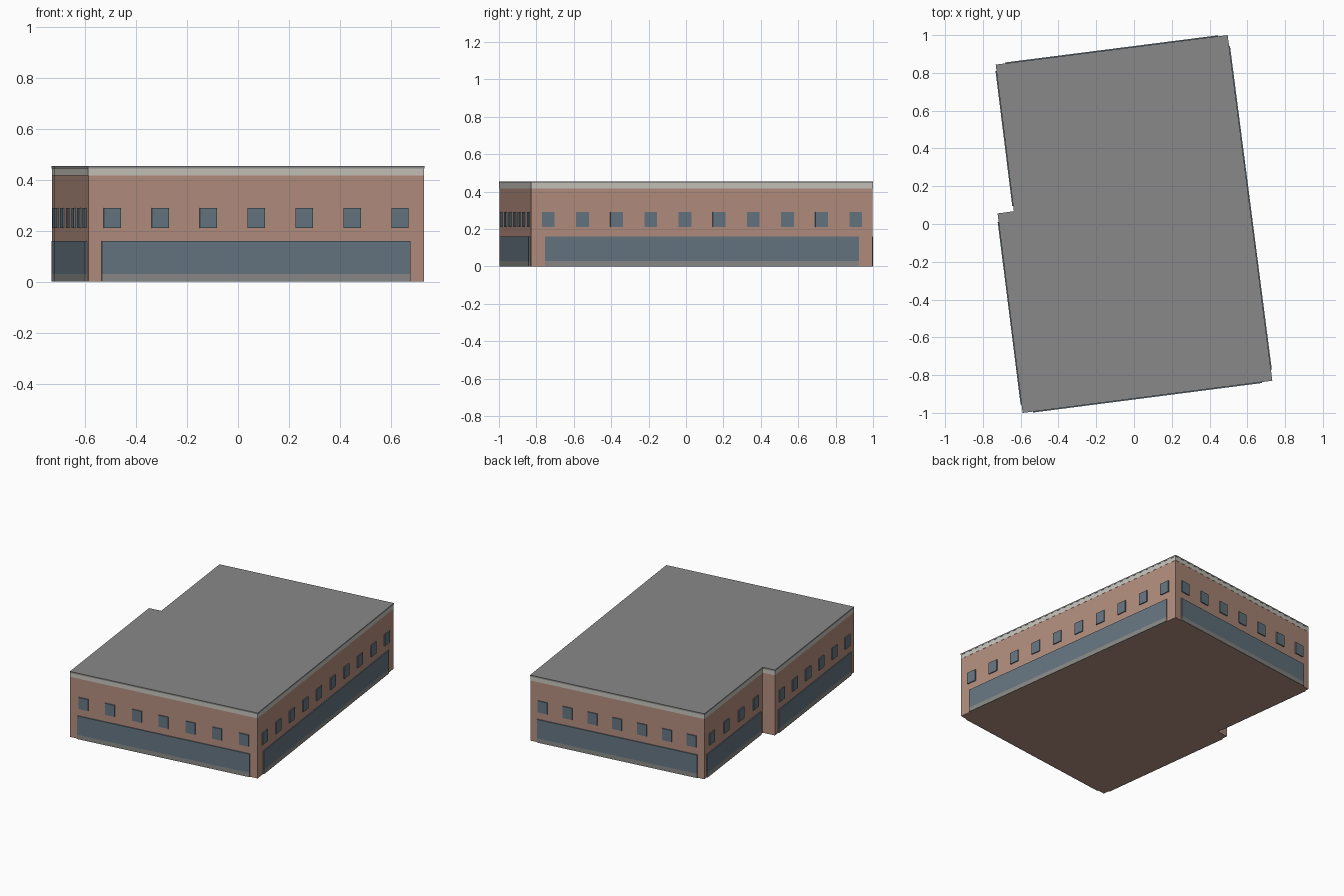
import bpy
import bmesh
from mathutils import Vector, Matrix

cube = bpy.data.objects.get("Cube")
if cube:
    bpy.data.objects.remove(cube)


def material(name, r, g, b):
    m = bpy.data.materials.new(name)
    m.use_nodes = True
    m.diffuse_color = (r, g, b, 1)
    m.node_tree.nodes["Principled BSDF"].inputs["Base Color"].default_value = (r, g, b, 1)
    return m


BRICK = material("brick", 0.45, 0.27, 0.21)
GLASS = material("blue grey glass", 0.13, 0.18, 0.22)
TRIM = material("pale trim", 0.57, 0.55, 0.50)
ROOF = material("roof grey", 0.25, 0.25, 0.25)
BASE = material("plinth grey", 0.25, 0.25, 0.24)

# Footprint, counter-clockwise, with a step in the left-hand wall
PLAN = [Vector(p) for p in [(-0.588, -0.998), (0.73, -0.828), (0.494, 0.998),
                            (-0.73, 0.842), (-0.634, 0.066), (-0.72, 0.054)]]
WINDOWS = [7, 10, 7, 4, 0, 6]
DEPTH = 0.007


def finish(name, bm, mat):
    bmesh.ops.recalc_face_normals(bm, faces=bm.faces)
    mesh = bpy.data.meshes.new(name)
    bm.to_mesh(mesh)
    bm.free()
    mesh.materials.append(mat)
    obj = bpy.data.objects.new(name, mesh)
    bpy.context.collection.objects.link(obj)


def slab(name, z0, z1, grow, mat):
    """Extrude the footprint between two heights, offset outward by grow."""
    bm = bmesh.new()
    verts = []
    for i, p in enumerate(PLAN):
        a = (p - PLAN[i - 1]).normalized()
        b = (PLAN[(i + 1) % len(PLAN)] - p).normalized()
        out = Vector((a.y + b.y, -a.x - b.x)) / (1 + a.dot(b))
        q = p + out * grow
        verts.append(bm.verts.new((q.x, q.y, z0)))
    face = bm.faces.new(verts)
    top = bmesh.ops.extrude_face_region(bm, geom=[face])["geom"]
    bmesh.ops.translate(bm, vec=(0, 0, z1 - z0),
                        verts=[v for v in top if isinstance(v, bmesh.types.BMVert)])
    finish(name, bm, mat)


def add_panel(bm, start, end, t, width, z0, z1):
    """Thin box on a wall, centred at fraction t along it."""
    along = (end - start).normalized()
    normal = Vector((along.y, -along.x))
    c = start.lerp(end, t) + normal * DEPTH / 2
    frame = Matrix(((along.x, normal.x, 0, c.x), (along.y, normal.y, 0, c.y),
                    (0, 0, 1, (z0 + z1) / 2), (0, 0, 0, 1)))
    size = Matrix.Diagonal((width, DEPTH, z1 - z0, 1))
    bmesh.ops.create_cube(bm, size=1, matrix=frame @ size)


# Main body, cornice and roof
slab("brick_walls", 0, 0.417, 0, BRICK)
slab("cornice", 0.417, 0.445, 0.001, TRIM)
slab("roof", 0.445, 0.455, 0.002, ROOF)

# Shopfront glazing, plinth and upper windows on every long wall
for i, count in enumerate(WINDOWS):
    if not count:
        continue
    start, end = PLAN[i], PLAN[(i + 1) % len(PLAN)]
    length = (end - start).length
    for name, z0, z1, mat in (("shopfront_glass", 0.03, 0.16, GLASS),
                              ("plinth", 0, 0.03, BASE)):
        bm = bmesh.new()
        add_panel(bm, start, end, 0.5, length * 0.92, z0, z1)
        finish(f"{name}_{i + 1}", bm, mat)
    bm = bmesh.new()
    for k in range(count):
        add_panel(bm, start, end, (k + 0.5) / count, 0.068, 0.21, 0.29)
    finish(f"upper_windows_{i + 1}", bm, GLASS)
